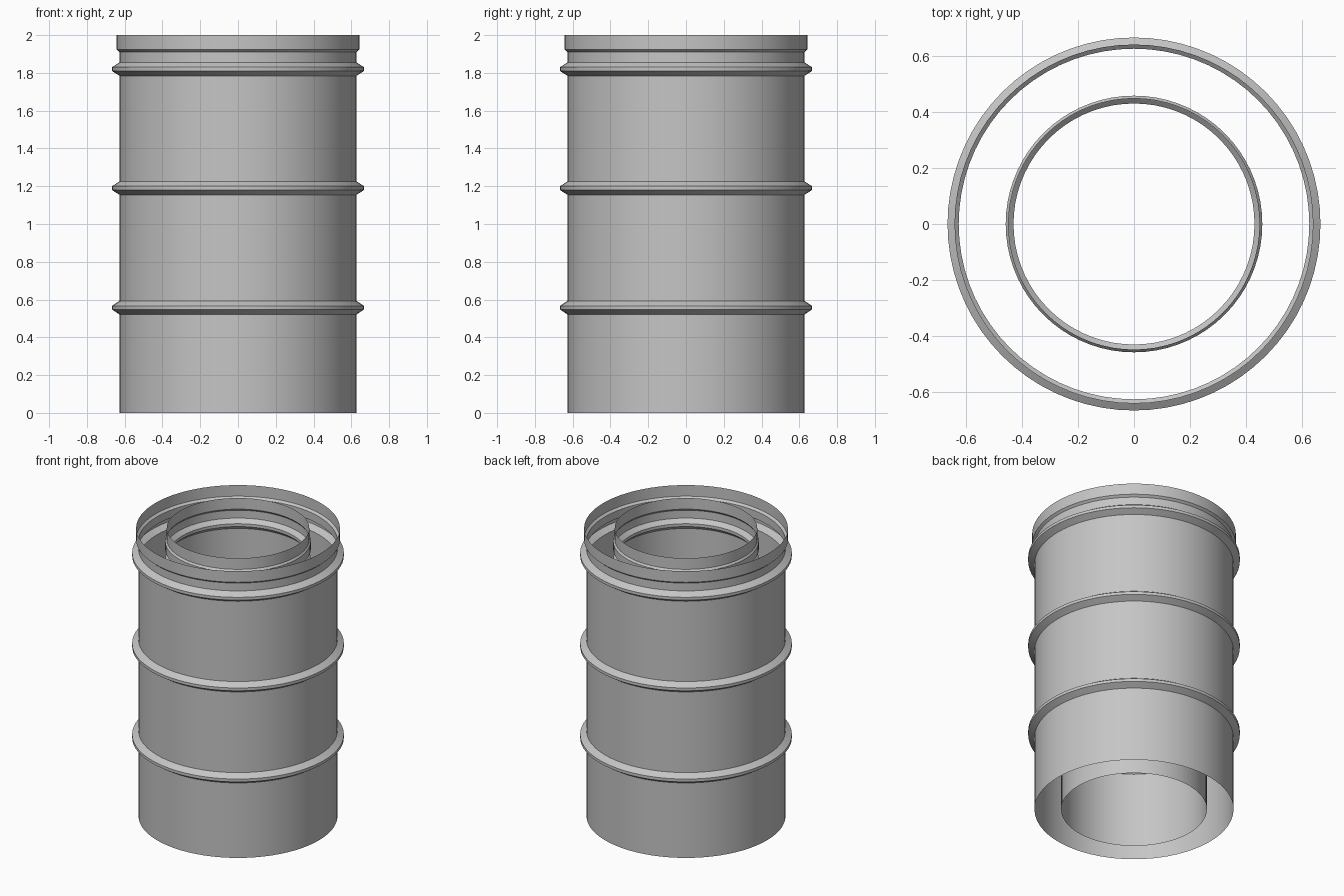
import bpy
import bmesh
import math

SEGMENTS = 72
HEIGHT = 2.0
BEADS = (0.557, 1.19, 1.82)   # heights of the rolled ribs

cube = bpy.data.objects.get("Cube")
if cube:
    bpy.data.objects.remove(cube, do_unlink=True)

# Single sheet metal colour
steel = bpy.data.materials.new("grey steel")
steel.use_nodes = True
colour = (0.56, 0.56, 0.56, 1)
steel.diffuse_color = colour
steel.node_tree.nodes["Principled BSDF"].inputs["Base Color"].default_value = colour


def pipe_profile(radius, bead, collar):
    """Pipe wall with rolled ribs and a stepped collar at the top."""
    points = [(radius, 0)]
    for z in BEADS:
        points += [(radius, z - 0.036), (radius + bead, z - 0.01),
                   (radius + bead, z + 0.01), (radius, z + 0.036)]
    points += [(radius, HEIGHT - 0.09), (radius + collar, HEIGHT - 0.077),
               (radius + collar, HEIGHT)]
    return points


def lathe(name, profile):
    """Revolve an open profile around the z axis."""
    bm = bmesh.new()
    rings = []
    for r, z in profile:
        rings.append([bm.verts.new((r * math.cos(math.tau * i / SEGMENTS),
                                    r * math.sin(math.tau * i / SEGMENTS), z))
                      for i in range(SEGMENTS)])
    for low, high in zip(rings, rings[1:]):
        for i in range(SEGMENTS):
            j = (i + 1) % SEGMENTS
            bm.faces.new((low[i], low[j], high[j], high[i]))
    mesh = bpy.data.meshes.new(name)
    bm.to_mesh(mesh)
    bm.free()
    mesh.materials.append(steel)
    obj = bpy.data.objects.new(name, mesh)
    bpy.context.collection.objects.link(obj)
    bpy.ops.object.select_all(action='DESELECT')
    obj.select_set(True)
    bpy.context.view_layer.objects.active = obj
    bpy.ops.object.shade_smooth_by_angle(angle=math.radians(20))
    return obj


# Outer pipe has ribs rolled outward, inner pipe has ribs rolled inward
lathe("outer_pipe", pipe_profile(0.627, 0.04, 0.015))
lathe("inner_pipe", pipe_profile(0.459, -0.028, -0.01))
